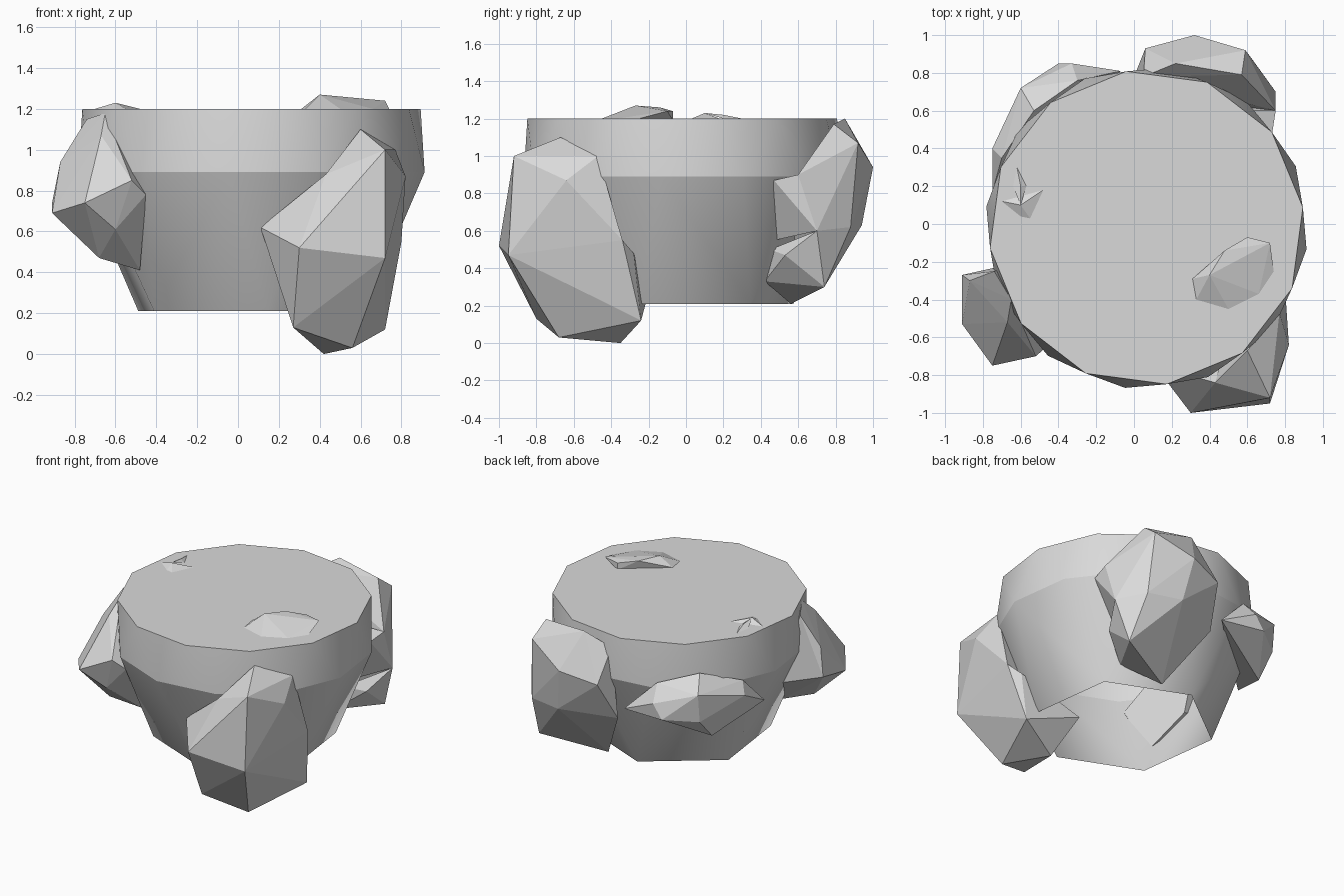
import bpy
import bmesh
from math import cos, sin, radians

if "Cube" in bpy.data.objects:
    bpy.data.objects.remove(bpy.data.objects["Cube"], do_unlink=True)

# One plain stone colour
stone = bpy.data.materials.new("stone_grey")
stone.use_nodes = True
colour = (0.7, 0.7, 0.7, 1)
stone.diffuse_color = colour
stone.node_tree.nodes["Principled BSDF"].inputs["Base Color"].default_value = colour


def hull_object(name, points, finish=None):
    """Faceted solid: the convex hull of a few corner points."""
    bm = bmesh.new()
    verts = [bm.verts.new(point) for point in points]
    bmesh.ops.convex_hull(bm, input=verts)
    loose = [vert for vert in bm.verts if not vert.link_faces]
    bmesh.ops.delete(bm, geom=loose, context="VERTS")
    bmesh.ops.recalc_face_normals(bm, faces=bm.faces)
    if finish:
        finish(bm)
    mesh = bpy.data.meshes.new(name)
    bm.to_mesh(mesh)
    bm.free()
    mesh.materials.append(stone)
    obj = bpy.data.objects.new(name, mesh)
    bpy.context.collection.objects.link(obj)


def ring(sides, radius, height, turn):
    """Regular polygon of points around the drum axis."""
    angles = [radians(turn + 360 * i / sides) for i in range(sides)]
    return [(0.066 + radius * cos(a), radius * sin(a) - 0.02, height) for a in angles]


def open_and_smooth(bm):
    """Leave the drum open below and smooth its wall, with crisp level rims."""
    bmesh.ops.dissolve_limit(bm, angle_limit=radians(1), verts=bm.verts, edges=bm.edges)
    base = [face for face in bm.faces if face.normal.z < -0.9]
    bmesh.ops.delete(bm, geom=base, context="FACES")
    for face in bm.faces:
        face.smooth = face.normal.z < 0.9
    for edge in bm.edges:
        start, end = edge.verts
        edge.smooth = abs(start.co.z - end.co.z) > 0.01


# Tapered drum: six-sided open foot, twelve-sided shoulder and top
foot = ring(sides=6, radius=0.6, height=0.21, turn=37.4)
shoulder = ring(sides=12, radius=0.855, height=0.89, turn=22.4)
top_rim = ring(sides=12, radius=0.835, height=1.2, turn=7.4)
hull_object("drum", foot + shoulder + top_rim, open_and_smooth)

# Corners shared by the front left boulder and its lobes
brow = (.43, -.84, .88)
nose = (.3, -1, .52)
left_toe = (.27, -.8, .13)
front_toe = (.56, -.68, .03)
back_toe = (.42, -.35, 0)
pinch = (.72, -.48, .24)
hip = (.8, -.34, .55)

# Large boulder at the front left, with its side bulge and lower lobe
hull_object("front_left_boulder", [
    (.6, -.67, 1.1), (.72, -.92, 1), (.77, -.47, 1), (.82, -.64, .87),
    (.72, -.95, .47), (.55, -.4, .6),
    brow, nose, hip, left_toe, front_toe, back_toe, pinch,
])
hull_object("front_left_flank", [
    (.11, -.75, .62), (.5, -.6, .8), (.4, -.6, .3), brow, nose, left_toe,
])
hull_object("front_left_lobe", [
    (.73, -.28, .48), (.72, -.24, .12), (.3, -.2, .27),
    hip, pinch, front_toe, back_toe,
])

# Small boulder at the front right
hull_object("front_right_boulder", [
    (-.65, -.4, 1.18), (-.74, -.25, 1.15), (-.87, -.3, .94), (-.91, -.53, .69),
    (-.91, -.27, .74), (-.75, -.75, .74), (-.67, -.52, 1.07), (-.52, -.7, .85),
    (-.45, -.64, .78), (-.6, -.65, .61), (-.68, -.5, .47), (-.48, -.42, .41),
    (-.6, -.2, .64),
])

# Corners shared by the back left boulder and its lobes
side_crest = (.75, .6, .9)
side_belly = (.75, .7, .6)
outer_toe = (.66, .74, .3)
inner_toe = (.23, .56, .21)

# Large boulder at the back left, with its side lobes
hull_object("back_left_boulder", [
    (.22, .85, 1.2), (.57, .79, 1.17), (.59, .92, 1.07), (.32, 1, .94),
    (.06, .93, .88), (.05, .78, 1.1), (0, .78, .6), (.37, .94, .63),
    (.62, .88, .62), side_crest, side_belly, outer_toe, inner_toe,
])
hull_object("back_left_upper_lobe", [
    (.73, .47, .87), (.53, .43, .54), (.6, .6, .9), side_crest, side_belly,
])
hull_object("back_left_lower_lobe", [
    (.47, .42, .33), (.53, .45, .5), (.66, .53, .47),
    side_belly, outer_toe, inner_toe,
])

# Flat boulder at the back right
hull_object("back_right_boulder", [
    (-.07, .81, .7), (-.53, .6, 1), (-.3, .76, .93), (-.33, .85, .82),
    (-.4, .85, .72), (-.6, .72, .9), (-.6, .7, .7), (-.75, .4, .82),
    (-.7, .35, .9), (-.75, .17, .7), (-.6, .56, .55),
])

# Rock tips breaking through the top
hull_object("large_top_tip", [
    (.31, -.29, 1.2), (.33, -.4, 1.2), (.5, -.45, 1.2), (.66, -.37, 1.2),
    (.74, -.25, 1.2), (.72, -.1, 1.24), (.6, -.07, 1.24), (.48, -.14, 1.26),
    (.4, -.27, 1.27), (.6, -.07, 1.19),
])
hull_object("small_top_tip", [
    (-.7, .12, 1.2), (-.6, .04, 1.2), (-.55, .03, 1.2), (-.48, .18, 1.2),
    (-.6, .1, 1.23),
])
hull_object("small_top_ridge", [
    (-.62, .3, 1.2), (-.6, .1, 1.23), (-.6, .2, 1.22), (-.57, .2, 1.2),
    (-.64, .2, 1.2),
])
